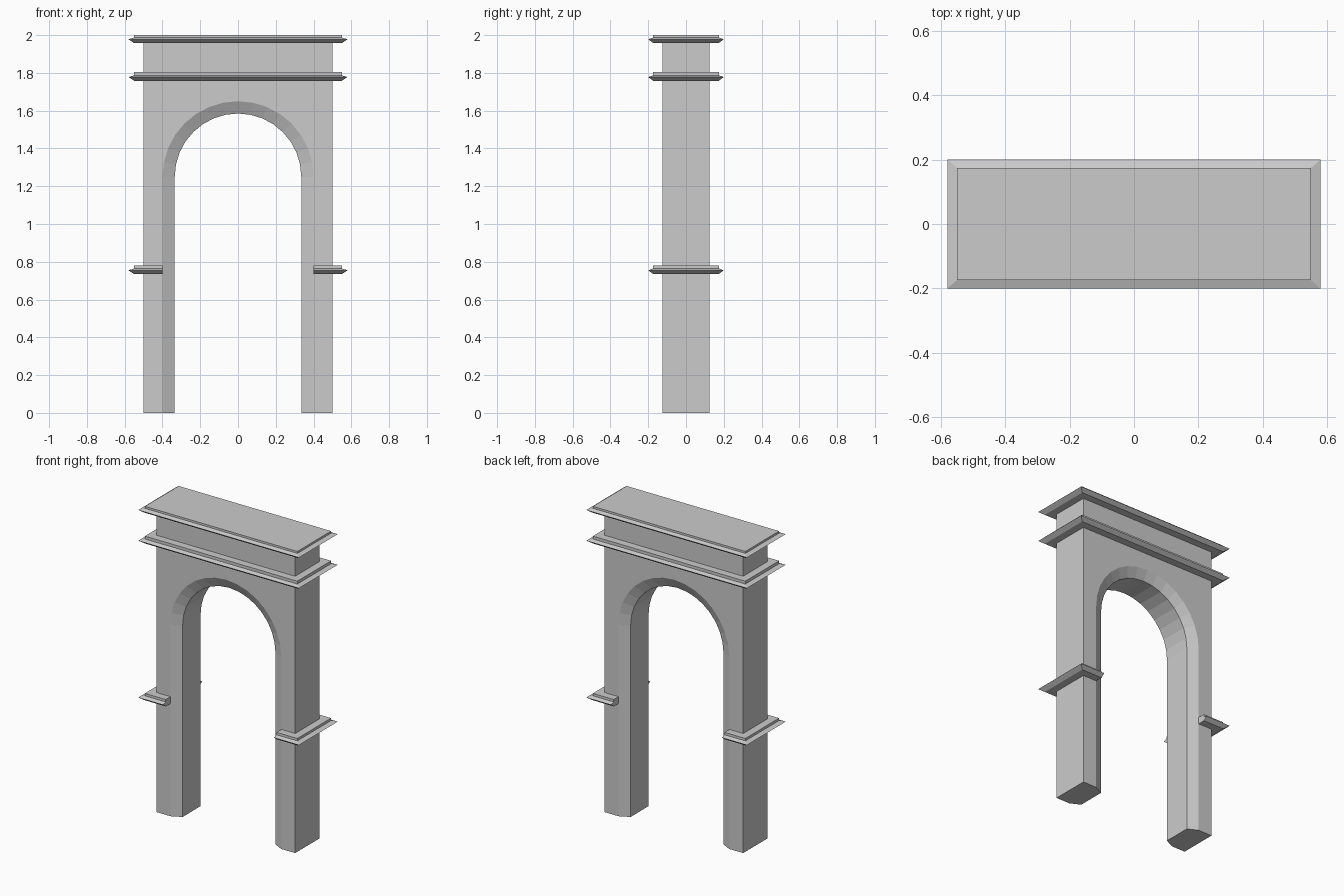
import bpy, bmesh, math

if "Cube" in bpy.data.objects:
    bpy.data.objects.remove(bpy.data.objects["Cube"])


def loft(name, rings):
    """Closed solid skinned through rings of matching points."""
    bm = bmesh.new()
    loops = [[bm.verts.new(p) for p in ring] for ring in rings]
    n = len(loops[0])
    for a, b in zip(loops, loops[1:]):
        for i in range(n):
            j = (i + 1) % n
            bm.faces.new((a[i], a[j], b[j], b[i]))
    bm.faces.new(loops[0])
    bm.faces.new(loops[-1])
    bmesh.ops.recalc_face_normals(bm, faces=bm.faces)
    mesh = bpy.data.meshes.new(name)
    bm.to_mesh(mesh)
    bm.free()
    ob = bpy.data.objects.new(name, mesh)
    bpy.context.collection.objects.link(ob)
    return ob


def rect(x0, x1, y, z):
    return [(x0, -y, z), (x1, -y, z), (x1, y, z), (x0, y, z)]


def moulding(name, bottom, tip, top, inner=None):
    """Pointed ledge; inner sets a straight-cut inside end."""
    profile = [(0.03, bottom), (0.0, tip), (0.03, tip + 0.009), (0.03, top)]
    rings = []
    for inset, z in profile:
        x = 0.58 - inset
        rings.append(rect(-x if inner is None else inner, x, 0.2 - inset * 0.87, z))
    return loft(name, rings)


def arch_outline(r, y, spring=1.25, segments=16):
    pts = [(r, y, -0.1)]
    for i in range(segments + 1):
        a = math.pi * i / segments
        pts.append((r * math.cos(a), y, spring + r * math.sin(a)))
    return pts + [(-r, y, -0.1)]


# Arch body with a chamfered round-headed opening
body = loft("arch_body", [rect(-0.5, 0.5, 0.125, 0), rect(-0.5, 0.5, 0.125, 1.97)])
opening = [(0.4, -0.2), (0.4, -0.125), (0.335, -0.0925),
           (0.335, 0.0925), (0.4, 0.125), (0.4, 0.2)]
cutter = loft("opening_cutter", [arch_outline(r, y) for r, y in opening])
cutter.hide_render = True
cutter.hide_viewport = True
cut = body.modifiers.new("opening", 'BOOLEAN')
cut.operation = 'DIFFERENCE'
cut.solver = 'EXACT'
cut.object = cutter

# Full-width ledges at the top
moulding("top_cornice", 1.958, 1.978, 2.0)
moulding("lower_cornice", 1.758, 1.778, 1.806)

# Ledge wrapping the outside of each leg
impost = moulding("leg_ledge", 0.735, 0.755, 0.78, inner=0.4)
impost.modifiers.new("mirror", 'MIRROR').use_axis[0] = True
